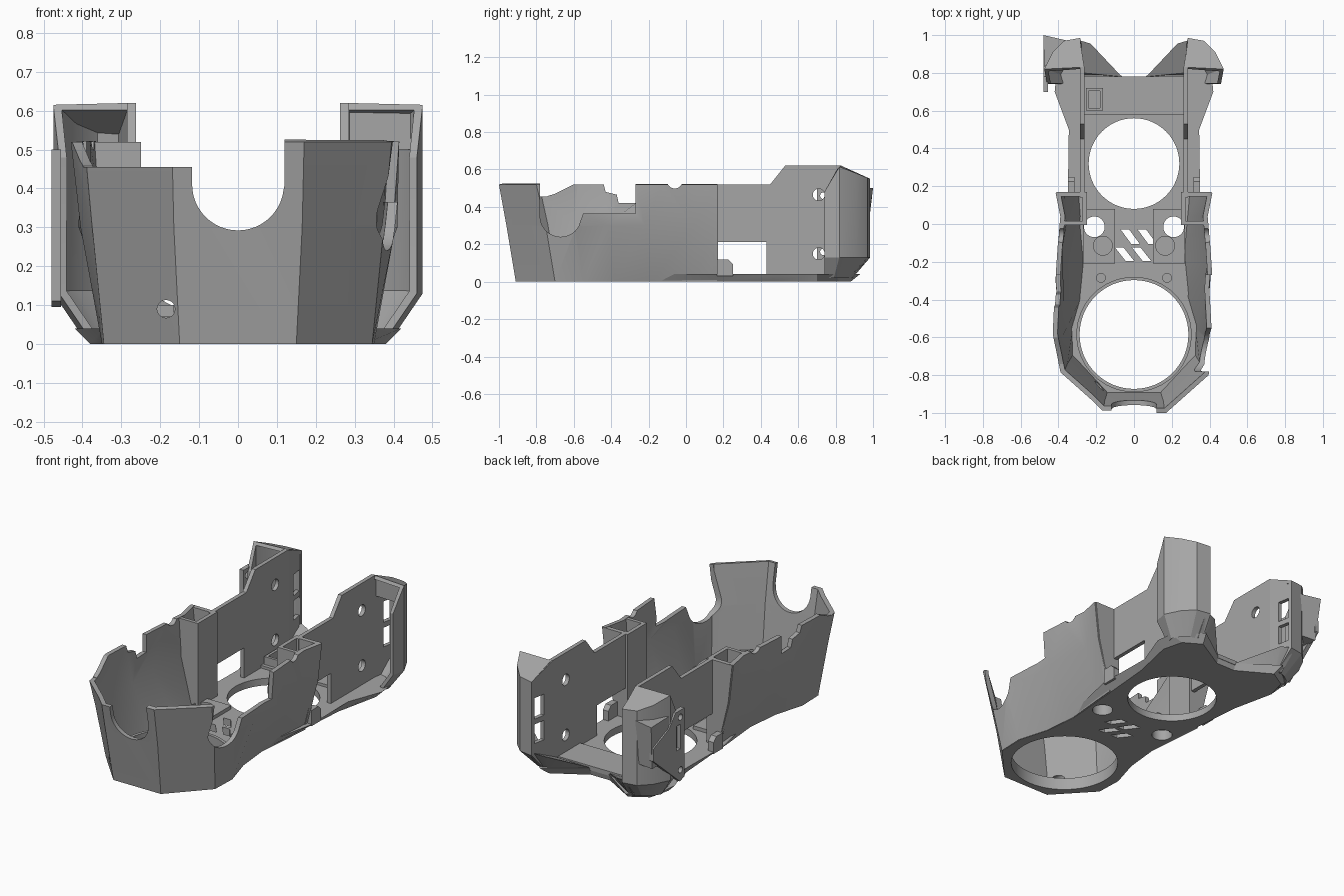
import bpy, bmesh, math

if "Cube" in bpy.data.objects:
    bpy.data.objects.remove(bpy.data.objects["Cube"], do_unlink=True)

mat = bpy.data.materials.new("plain grey")
mat.use_nodes = True
GREY = (0.38, 0.38, 0.38, 1)
mat.diffuse_color = GREY
mat.node_tree.nodes["Principled BSDF"].inputs["Base Color"].default_value = GREY


def finish(name, bm, recalc=True):
    if recalc:
        bmesh.ops.recalc_face_normals(bm, faces=bm.faces)
    me = bpy.data.meshes.new(name)
    bm.to_mesh(me)
    bm.free()
    me.materials.append(mat)
    ob = bpy.data.objects.new(name, me)
    bpy.context.collection.objects.link(ob)
    return ob


def loft(name, lower, upper):
    """Closed solid between two rings of 3D points."""
    bm = bmesh.new()
    a = [bm.verts.new(p) for p in lower]
    b = [bm.verts.new(p) for p in upper]
    bm.faces.new(a[::-1])
    bm.faces.new(b)
    for i in range(len(a)):
        j = (i + 1) % len(a)
        bm.faces.new((a[i], a[j], b[j], b[i]))
    return finish(name, bm)


def prism(name, pts, lo, hi, axis="z"):
    """Extrude a 2D outline along an axis."""
    place = {"x": lambda p, h: (h, p[0], p[1]),
             "y": lambda p, h: (p[0], h, p[1]),
             "z": lambda p, h: (p[0], p[1], h)}[axis]
    return loft(name, [place(p, lo) for p in pts], [place(p, hi) for p in pts])


def box(name, x0, x1, y0, y1, z0, z1):
    return prism(name, [(x0, y0), (x1, y0), (x1, y1), (x0, y1)], z0, z1)


def circle(x, y, r, n=32, start=0, sweep=360):
    steps = n if sweep == 360 else n + 1
    return [(x + r * math.cos(math.radians(start + sweep * i / n)),
             y + r * math.sin(math.radians(start + sweep * i / n))) for i in range(steps)]


def apply(ob, kind, **settings):
    mod = ob.modifiers.new(kind, kind)
    for k, v in settings.items():
        setattr(mod, k, v)
    bpy.context.view_layer.objects.active = ob
    bpy.ops.object.modifier_apply(modifier=mod.name)


def cut(ob, cutter):
    apply(ob, "BOOLEAN", operation="DIFFERENCE", object=cutter, solver="EXACT")
    bpy.data.objects.remove(cutter, do_unlink=True)


def sheet(name, rows, cap=None, flip=False, thick=0.025):
    """Thin wall through rows of points, with an optional lid on the last row."""
    bm = bmesh.new()
    grid = [[bm.verts.new(p) for p in row] for row in rows]
    for r0, r1 in zip(grid, grid[1:]):
        for i in range(len(r0) - 1):
            bm.faces.new((r0[i], r0[i + 1], r1[i + 1], r1[i]))
    if cap:
        bm.faces.new(grid[-1][1:] + [bm.verts.new(cap)])
    if flip:
        bmesh.ops.reverse_faces(bm, faces=bm.faces)
    ob = finish(name, bm, recalc=False)
    apply(ob, "SOLIDIFY", thickness=thick, offset=-1, use_even_offset=True)
    return ob


def both(half):
    """Full outline from the +x half, going from the -x end round to the +x end."""
    return [(-x, y) for x, y in half[::-1]] + list(half)


# Floor plate with chamfered rear edge
front = [(.15, -.905), (.34, -.70), (.345, -.55), (.295, -.38), (.275, -.18)]
low = both(front + [(.30, .16), (.325, .45), (.38, .70), (.35, .82), (.25, .88), (.06, .77)])
high = both(front + [(.35, .16), (.345, .50), (.42, .70), (.41, .80), (.27, .93), (.06, .78)])
floor = loft("floor", [(x, y, 0) for x, y in low], [(x, y, .04) for x, y in high])
front_ring = prism("front_ring", circle(0, -.585, .305, 64), .02, .07)
for plate in (floor, front_ring):
    cut(plate, prism("cutter", circle(0, -.585, .288, 64), -.1, .2))
cut(floor, prism("cutter", circle(0, .32, .24, 64), -.1, .2))
for s in (-1, 1):
    cut(floor, prism("cutter", circle(s * .21, -.015, .055), -.1, .2))
for x, top, bottom in ((-.07, -.03, -.105), (.02, -.03, -.105), (-.10, -.125, -.195), (-.01, -.125, -.195)):
    cut(floor, prism("cutter", [(x, top), (x + .045, top), (x + .1, bottom), (x + .055, bottom)], -.1, .2))

# Faceted front shell
levels = {
    0: [(.15, -.91), (.345, -.70), (.35, -.55), (.30, -.38), (.28, -.18), (.30, .04), (.31, .165)],
    .3: [(.165, -.96), (.375, -.75), (.405, -.60), (.395, -.42), (.41, -.22), (.375, .04), (.39, .165)],
    .52: [(.17, -1.0), (.395, -.80), (.43, -.58), (.42, -.36), (.405, -.13), (.39, .04), (.415, .165)],
}
shell = sheet("front_shell", [[(x, y, z) for x, y in both(h)] for z, h in levels.items()])

# Front notch, screw hole and low right rim
cut(shell, prism("cutter", [(-.118, .7), (-.118, .41)] + circle(0, .41, .118, 24, 180, 180)[1:-1]
                 + [(.12, .41), (.12, .7)], -1.2, -.75, "y"))
cut(shell, prism("cutter", circle(-.185, .09, .023, 20), -1.2, -.6, "y"))
cut(shell, box("cutter", -.5, -.1, -1.2, -.74, .455, .7))

# Side rims: a round scoop and long step on the left, small steps on the right
cut(shell, prism("cutter", [(-.78, .7), (-.78, .35)] + circle(-.67, .35, .11, 20, 180, 150)[1:]
                 + [(-.55, .365), (-.27, .365), (-.27, .7)], .2, .6, "x"))
cut(shell, prism("cutter", [(-.75, .7), (-.75, .455), (-.70, .47), (-.60, .52), (-.44, .52), (-.43, .48),
                            (-.37, .465), (-.36, .42), (-.27, .42), (-.27, .7)], -.6, -.2, "x"))
for s in (-1, 1):
    cut(shell, prism("cutter", circle(-.06, .54, .042, 20), s * .3, s * .6, "x"))

# Rear side walls with window and screw holes
wall_outline = [(.14, .02), (.83, .02), (.83, .62), (.53, .62), (.45, .52), (.14, .52)]
for s, side in ((-1, "right"), (1, "left")):
    wall = prism(side + "_rear_wall", wall_outline, s * .262, s * .285, "x")
    cut(wall, box("cutter", s * .2, s * .35, .17, .43, .04, .212))
    for z in (.15, .465):
        cut(wall, prism("cutter", circle(.71, z, .032, 24), s * .2, s * .35, "x"))

    # Wall end, bent outward and slotted
    end = [(.825, .02, 0), (.89, .02, .01), (.97, .12, .025), (.98, .55, .025), (.825, .62, 0)]
    bend = loft(side + "_wall_end", [(s * (.262 + d), y, z) for y, z, d in end],
                [(s * (.285 + d), y, z) for y, z, d in end])
    for z0, z1 in ((.19, .30), (.33, .45)):
        cut(bend, box("cutter", s * .2, s * .35, .89, .96, z0, z1))
    prism(side + "_window_tab", [(.165, .03), (.25, .03), (.25, .095), (.225, .12), (.165, .12)],
          s * .315, s * .35, "x")

    # Hollow column behind the front shell
    prism(side + "_bulkhead", [(s * .25, .03), (s * .32, .03), (s * .385, .3), (s * .41, .52), (s * .25, .52)],
          .145, .17, "y")
    prism(side + "_column_front", [(s * .25, .03), (s * .30, .03), (s * .37, .3), (s * .385, .52), (s * .25, .52)],
          -.005, .015, "y")
    box(side + "_column_side", s * .25, s * .272, -.005, .17, .03, .52)

    # Screw pad and bosses
    pad = box(side + "_pad", s * .1, s * .27, -.21, .08, .03, .06)
    cut(pad, prism("cutter", circle(s * .21, -.015, .055), -.1, .2))
    cut(pad, prism("cutter", circle(s * .165, -.115, .05), .045, .2))
    prism(side + "_boss", circle(s * .175, -.285, .026, 20), .03, .07)

    # Rear wing: open to the front, closed behind and above
    plan = [(.46, .74), (.475, .82), (.43, .91), (.37, .97), (.285, .985)]
    foot = [(.385, .74), (.40, .79), (.37, .84), (.33, .87), (.265, .89)]
    tops = (.48, .615, .58, .555, .55)
    rows = [[(s * x, y, .02) for x, y in foot], [(s * x, y, .13) for x, y in plan],
            [(s * x, y, z) for (x, y), z in zip(plan, tops)]]
    sheet(side + "_wing", rows, (s * .27, .83, .62), s < 0, .02)

    # Sloped rear corner guard
    loft(side + "_corner_guard", [(s * x, y, .02) for x, y in ((.06, .775), (.27, .78), (.27, .89), (.25, .88))],
         [(s * x, y, z) for x, y, z in ((.065, .78, .045), (.27, .80, .06), (.28, .97, .14), (.23, .955, .13))])

# Closed head on the left wing
head = [(.28, .835), (.455, .83), (.42, .90), (.36, .96), (.285, .975)]
loft("left_wing_head", [(x, y, .50) for x, y in head],
     [(x, y, z) for (x, y), z in zip(head, (.612, .605, .575, .55, .545))])

# Rear cross bar and small socket
box("rear_bar", -.262, .262, .58, .78, .03, .055)
socket = box("socket", -.255, -.165, .60, .72, .04, .10)
cut(socket, box("cutter", -.24, -.18, .615, .705, .06, .2))

# Side bracket plate and rear corner on the right wing
bracket = prism("bracket_plate", [(.70, .50), (.70, .11), (.74, .095), (.98, .30), (.98, .37), (.84, .43), (.78, .50)],
                -.48, -.455, "x")
cut(bracket, box("cutter", -.6, -.4, .735, .77, .28, .42))
for z in (.16, .46):
    cut(bracket, prism("cutter", circle(.735, z, .018, 20), -.6, -.4, "x"))
loft("bracket_corner", [(x, y, .25) for x, y in ((-.47, .84), (-.36, .96), (-.465, .97))],
     [(x, y, .50) for x, y in ((-.475, .83), (-.35, .97), (-.48, 1.0))])

for ob in bpy.context.scene.objects:
    ob.select_set(ob.type == "MESH")
bpy.context.view_layer.objects.active = floor
bpy.ops.object.shade_smooth_by_angle(angle=math.radians(20))
